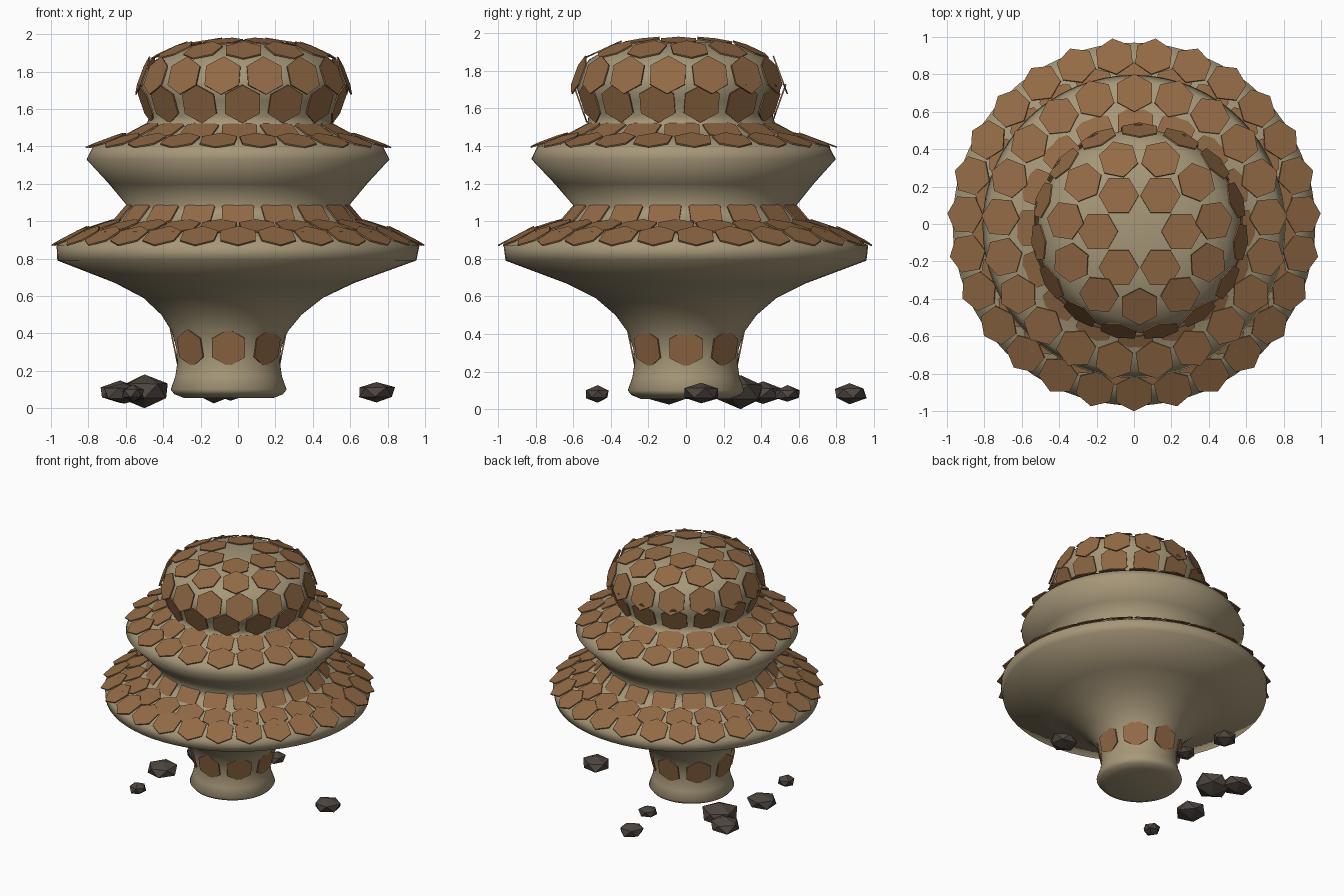
import bpy, bmesh, math, random
from mathutils import Vector

random.seed(4)
if "Cube" in bpy.data.objects:
    bpy.data.objects.remove(bpy.data.objects["Cube"])


def material(name, rgb):
    m = bpy.data.materials.new(name)
    m.use_nodes = True
    m.diffuse_color = (*rgb, 1)
    m.node_tree.nodes["Principled BSDF"].inputs["Base Color"].default_value = (*rgb, 1)
    return m


TAN = material("tan_flesh", (0.38, 0.31, 0.19))
BROWN = material("brown_scale", (0.29, 0.145, 0.06))
STONE = material("dark_stone", (0.075, 0.06, 0.05))


def make_object(name, bm, mat):
    bmesh.ops.recalc_face_normals(bm, faces=bm.faces)
    mesh = bpy.data.meshes.new(name)
    bm.to_mesh(mesh)
    bm.free()
    mesh.materials.append(mat)
    ob = bpy.data.objects.new(name, mesh)
    bpy.context.collection.objects.link(ob)
    return ob


def lerp_table(table, z):
    for a, b in zip(table, table[1:]):
        if z <= b[0]:
            t = max(0, (z - a[0]) / (b[0] - a[0]))
            return [p + (q - p) * t for p, q in zip(a, b)]
    return table[-1]


# Slightly wandering axis: height, x, y
AXIS = [(0, -0.05, 0), (0.35, -0.05, 0), (0.85, 0, 0), (1.4, 0, -0.015), (1.7, 0.03, -0.04)]


def spin(r, z, angle):
    _, x, y = lerp_table(AXIS, z)
    return Vector((x + r * math.sin(angle), y - r * math.cos(angle), z))


# Tiered outline: radius, height
PROFILE = [(0.24, 0.055), (0.29, 0.075), (0.31, 0.1), (0.285, 0.17), (0.275, 0.24),
           (0.28, 0.32), (0.31, 0.41), (0.375, 0.5), (0.48, 0.59), (0.64, 0.67),
           (0.96, 0.79), (0.97, 0.87), (0.87, 0.93), (0.75, 0.97), (0.66, 1.0),
           (0.615, 1.04), (0.59, 1.08), (0.69, 1.2), (0.81, 1.33), (0.775, 1.4),
           (0.67, 1.44), (0.56, 1.475), (0.5, 1.52), (0.49, 1.56), (0.525, 1.64),
           (0.545, 1.72), (0.53, 1.79), (0.475, 1.86), (0.38, 1.915), (0.24, 1.95),
           (0.1, 1.965)]

# Tiered body
SEGMENTS = 64
bm = bmesh.new()
rings = [[bm.verts.new(spin(r, z, i * math.tau / SEGMENTS)) for i in range(SEGMENTS)]
         for r, z in PROFILE]
for low, high in zip(rings, rings[1:]):
    for i in range(SEGMENTS):
        j = (i + 1) % SEGMENTS
        bm.faces.new((low[i], low[j], high[j], high[i]))
bm.faces.new(rings[0])
pole = bm.verts.new(spin(0, 1.968, 0))
for i in range(SEGMENTS):
    bm.faces.new((rings[-1][i], rings[-1][(i + 1) % SEGMENTS], pole))
body = make_object("tiered_body", bm, TAN)
for p in body.data.polygons:
    p.use_smooth = True

# Outline measured by its running length, for laying the scales
LENGTHS = [(0, *PROFILE[0])]
for a, b in zip(PROFILE, PROFILE[1:]):
    LENGTHS.append((LENGTHS[-1][0] + math.dist(a, b), *b))
BY_HEIGHT = [(z, s) for s, r, z in LENGTHS]


def scale_row(name, height, count, phase=0.0, size=0.108):
    """A ring of thin hexagonal scales resting on the body."""
    s = lerp_table(BY_HEIGHT, height)[1]
    _, r, z = lerp_table(LENGTHS, s)
    _, r0, z0 = lerp_table(LENGTHS, s - size * 0.6)
    _, r1, z1 = lerp_table(LENGTHS, s + size * 0.6)
    bm = bmesh.new()
    for k in range(count):
        angle = (k + phase) * math.tau / count
        side = Vector((math.cos(angle), math.sin(angle), 0))
        out = Vector((math.sin(angle), -math.cos(angle), 0))
        up = (out * (r1 - r0) + Vector((0, 0, z1 - z0))).normalized()
        normal = side.cross(up)
        centre = spin(r, z, angle) + normal * 0.009
        rim = [side * math.sin(c * math.pi / 3) * size + up * math.cos(c * math.pi / 3) * size
               for c in range(6)]
        top = [bm.verts.new(centre + p + normal * 0.004) for p in rim]
        base = [bm.verts.new(centre + p - normal * 0.004) for p in rim]
        bm.faces.new(top)
        bm.faces.new(base)
        for c in range(6):
            d = (c + 1) % 6
            bm.faces.new((top[c], top[d], base[d], base[c]))
    make_object(name, bm, BROWN)


scale_row("stem_scales", 0.325, 8, 0, 0.102)
scale_row("lower_tier_rim_scales", 0.913, 27)
scale_row("lower_tier_middle_scales", 0.965, 23, 0.5)
scale_row("lower_tier_inner_scales", 1.035, 18, 0, 0.098)
scale_row("upper_tier_rim_scales", 1.423, 21, 0.5)
scale_row("upper_tier_inner_scales", 1.478, 16)
scale_row("cap_base_scales", 1.63, 14)
scale_row("cap_side_scales", 1.775, 15, 0.5)
scale_row("cap_shoulder_scales", 1.905, 11)
scale_row("cap_crown_scales", 1.952, 6, 0.5)

# Scattered stones: x, y, radius, centre height, half height
STONES = [(0.74, 0.08, 0.11, 0.085, 0.06), (-0.61, -0.09, 0.115, 0.08, 0.06),
          (-0.56, -0.47, 0.068, 0.08, 0.045), (-0.5, 0.29, 0.145, 0.092, 0.09),
          (-0.63, 0.41, 0.12, 0.085, 0.06), (-0.04, 0.54, 0.075, 0.08, 0.045),
          (-0.13, 0.87, 0.095, 0.085, 0.055)]
for n, (x, y, radius, z, half) in enumerate(STONES):
    bm = bmesh.new()
    bmesh.ops.create_icosphere(bm, subdivisions=1, radius=1)
    turn = random.uniform(0, math.tau)
    for v in bm.verts:
        p = v.co * random.uniform(0.88, 1.08)
        v.co = (x + radius * (p.x * math.cos(turn) - p.y * math.sin(turn)),
                y + radius * (p.x * math.sin(turn) + p.y * math.cos(turn)),
                max(0, z + half * p.z))
    if n == 3:
        min(bm.verts, key=lambda v: v.co.z).co.z = 0
    make_object(f"stone_{n + 1}", bm, STONE)
